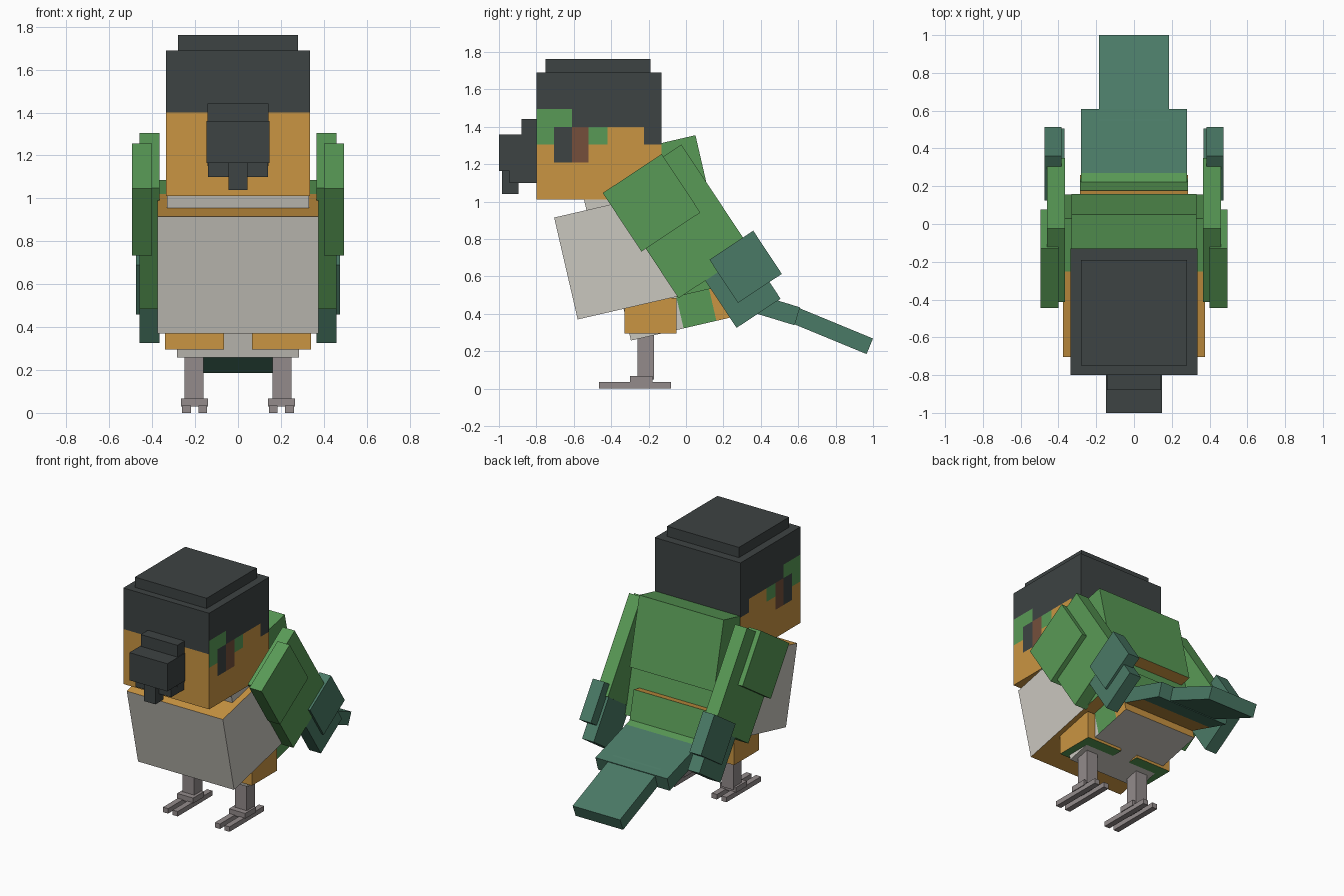
import bpy, bmesh
from math import radians
from mathutils import Matrix, Vector

cube = bpy.data.objects.get("Cube")
if cube:
    bpy.data.objects.remove(cube, do_unlink=True)


def srgb(h):
    vals = [int(h[i:i + 2], 16) / 255 for i in (0, 2, 4)]
    return [v / 12.92 if v <= 0.04045 else ((v + 0.055) / 1.055) ** 2.4 for v in vals] + [1]


COLOURS = {"charcoal": "3d4343", "orange": "ca9542", "green": "599a56", "teal": "4a7a66",
           "pale_grey": "cac7bf", "leg_grey": "938b8b", "brown": "754f3b"}
NAMES = list(COLOURS)
MATS = []
for name, code in COLOURS.items():
    m = bpy.data.materials.new(name)
    m.use_nodes = True
    m.diffuse_color = srgb(code)
    m.node_tree.nodes["Principled BSDF"].inputs["Base Color"].default_value = srgb(code)
    MATS.append(m)


def box(name, x, y, z, colour, tilt=0, cuts_y=(), cuts_z=()):
    """Box from ranges in a frame pitched about the x axis; colour is a name or a rule(centre, normal)."""
    bm = bmesh.new()
    bmesh.ops.create_cube(bm, size=1)
    for v in bm.verts:
        v.co = Vector([r[0] + (c + 0.5) * (r[1] - r[0]) for r, c in zip((x, y, z), v.co)])
    for axis, cuts in ((1, cuts_y), (2, cuts_z)):
        for c in cuts:
            p, n = Vector((0, 0, 0)), Vector((0, 0, 0))
            p[axis], n[axis] = c, 1
            bmesh.ops.bisect_plane(bm, geom=bm.verts[:] + bm.edges[:] + bm.faces[:],
                                   plane_co=p, plane_no=n)
    bm.normal_update()
    for f in bm.faces:
        pick = colour if isinstance(colour, str) else colour(f.calc_center_median(), f.normal)
        f.material_index = NAMES.index(pick)
    bm.transform(Matrix.Rotation(radians(tilt), 4, 'X'))
    me = bpy.data.meshes.new(name)
    bm.to_mesh(me)
    bm.free()
    for m in MATS:
        me.materials.append(m)
    ob = bpy.data.objects.new(name, me)
    bpy.context.collection.objects.link(ob)
    return ob


def mid(name, half, *args, **kw):
    return box(name, (-half, half), *args, **kw)


def pair(name, x, *args, **kw):
    box("left_" + name, x, *args, **kw)
    box("right_" + name, (-x[1], -x[0]), *args, **kw)


# Head with painted mask and eyes
def head_rule(c, n):
    if n.z < -0.5:
        return "orange"
    if n.y < -0.5:
        return "charcoal" if c.z > 1.4 else "orange"
    if n.y > 0.5:
        return "charcoal" if c.z > 1.305 else "orange"
    if abs(n.x) > 0.5:
        if 1.21 < c.z < 1.4 and -0.705 < c.y < -0.61:
            return "charcoal"
        if 1.21 < c.z < 1.4 and -0.61 < c.y < -0.52:
            return "brown"
        if 1.305 < c.z < 1.495 and c.y < -0.61:
            return "green"
        if 1.305 < c.z < 1.4 and c.y < -0.42:
            return "green"
        if c.z < 1.305 or (c.z < 1.4 and c.y < -0.225):
            return "orange"
    return "charcoal"


mid("head", 0.335, (-0.80, -0.13), (1.012, 1.69), head_rule,
    cuts_y=(-0.705, -0.61, -0.52, -0.42, -0.225), cuts_z=(1.21, 1.305, 1.4, 1.495))
mid("crown", 0.28, (-0.75, -0.19), (1.68, 1.762), "charcoal")

# Beak
mid("beak_bridge", 0.143, (-0.88, -0.79), (1.15, 1.443), "charcoal")
mid("beak_upper", 0.148, (-1.0, -0.79), (1.165, 1.36), "charcoal")
mid("beak_lower", 0.14, (-0.945, -0.79), (1.10, 1.18), "charcoal")
mid("beak_tip", 0.045, (-0.985, -0.895), (1.04, 1.18), "charcoal")

# Torso, three stacked blocks leaning the same way
LEAN = 13


def neck_rule(c, n):
    if n.z < -0.5:
        return "orange"
    return "pale_grey" if c.y < -0.02 else "green"


def chest_rule(c, n):
    if n.z < -0.5:
        return "orange"
    if n.z > 0.5:
        return "orange" if c.y < -0.015 else "green"
    return "pale_grey" if c.y < 0.07 else "green"


def rump_rule(c, n):
    if n.z < -0.5 or c.y < 0.06:
        return "pale_grey"
    if n.y > 0.5:
        return "orange" if c.z < 0.40 else "green"
    return "green" if c.y < 0.24 else "orange"


mid("upper_back", 0.33, (-0.304, 0.354), (0.83, 1.309), neck_rule, LEAN, cuts_y=(-0.02,))
mid("chest", 0.375, (-0.481, 0.273), (0.491, 1.05), chest_rule, LEAN, cuts_y=(-0.015, 0.07))
mid("rump", 0.285, (-0.229, 0.34), (0.317, 0.69), rump_rule, LEAN,
    cuts_y=(0.06, 0.24), cuts_z=(0.40,))


# Tail
def tail_rule(c, n):
    if n.z < -0.5:
        return "orange" if c.y < 0.29 else "teal"
    return "green" if c.y < 0.10 else "teal"


mid("tail_base", 0.28, (-0.05, 0.456), (0.494, 0.594), tail_rule, -17, cuts_y=(0.10, 0.29))
mid("tail_end", 0.185, (0.33, 0.822), (0.539, 0.629), "teal", -22.4)

# Wings, folded back
SWEEP = 33.5
pair("wing", (0.365, 0.46), (0.234, 0.70), (0.425, 1.102), "green", SWEEP)
pair("wing_shoulder", (0.40, 0.495), (0.206, 0.584), (0.743, 1.118), "green", SWEEP)
pair("wing_feathers", (0.385, 0.475), (0.485, 0.766), (0.229, 0.506), "teal", SWEEP)
pair("wing_tip", (0.367, 0.458), (0.405, 0.687), (0.122, 0.50), "teal", SWEEP)

# Legs and feet
pair("thigh", (0.065, 0.34), (-0.33, -0.05), (0.295, 0.485),
     lambda c, n: "green" if n.z < -0.5 else "orange")
pair("shin", (0.16, 0.25), (-0.26, -0.17), (0.05, 0.33), "leg_grey")
pair("foot", (0.14, 0.265), (-0.30, -0.18), (0.03, 0.068), "leg_grey")
for side, x in (("inner", 0.145), ("outer", 0.22)):
    pair(side + "_toe", (x, x + 0.04), (-0.465, -0.08), (0, 0.035), "leg_grey")
